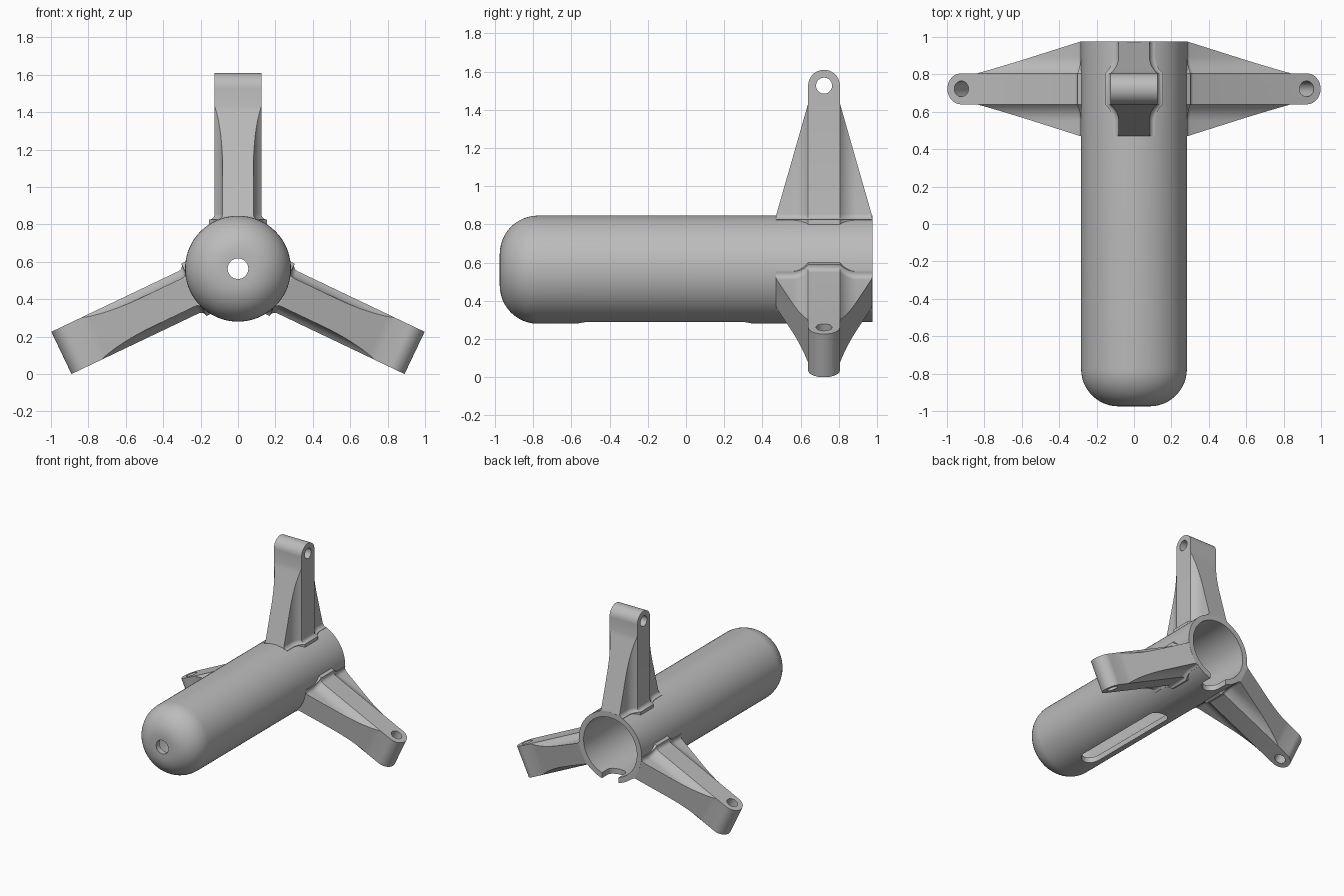
import bpy, bmesh
from math import sin, cos, pi, sqrt, radians
from mathutils import Matrix, Vector

cube = bpy.data.objects.get("Cube")
if cube:
    bpy.data.objects.remove(cube, do_unlink=True)

AXIS_Z = 0.563            # height of the tube axis
TUBE_R, BORE_R = 0.283, 0.24
BACK, FRONT = 0.975, -0.975
LEG_Y = 0.7225            # leg centre along the tube
LEG_LEN, FLANGE, PIN_T = 1.046, 0.083, 0.963

grey = bpy.data.materials.new("plain_grey")
grey.use_nodes = True
grey.diffuse_color = (0.5, 0.5, 0.5, 1)
grey.node_tree.nodes["Principled BSDF"].inputs["Base Color"].default_value = (0.5, 0.5, 0.5, 1)


def finish(name, bm):
    """Turn a bmesh into a grey object."""
    bmesh.ops.remove_doubles(bm, verts=bm.verts, dist=1e-5)
    bmesh.ops.recalc_face_normals(bm, faces=bm.faces)
    mesh = bpy.data.meshes.new(name)
    bm.to_mesh(mesh)
    bm.free()
    mesh.materials.append(grey)
    obj = bpy.data.objects.new(name, mesh)
    bpy.context.collection.objects.link(obj)
    return obj


def loft(name, rings):
    """Join equal rings of points into a capped solid."""
    bm = bmesh.new()
    loops = [[bm.verts.new(p) for p in ring] for ring in rings]
    n = len(loops[0])
    for a, b in zip(loops, loops[1:]):
        for i in range(n):
            j = (i + 1) % n
            bm.faces.new((a[i], a[j], b[j], b[i]))
    bm.faces.new(loops[0][::-1])
    bm.faces.new(loops[-1])
    return finish(name, bm)


def prism(name, points, direction):
    d = Vector(direction)
    return loft(name, [points, [Vector(p) + d for p in points]])


def arc(cx, cy, r, start, end, steps):
    return [(cx + r * cos(start + (end - start) * i / steps),
             cy + r * sin(start + (end - start) * i / steps)) for i in range(steps + 1)]


def boolean(obj, cutter, operation):
    cutter.hide_render = True
    mod = obj.modifiers.new(operation.lower(), 'BOOLEAN')
    mod.operation, mod.solver, mod.object = operation, 'EXACT', cutter
    bpy.context.view_layer.objects.active = obj
    bpy.ops.object.modifier_apply(modifier=mod.name)
    bpy.data.objects.remove(cutter, do_unlink=True)


def smooth(obj):
    bpy.ops.object.select_all(action='DESELECT')
    obj.select_set(True)
    bpy.context.view_layer.objects.active = obj
    bpy.ops.object.shade_smooth_by_angle(angle=radians(30))


# Hollow tube with rounded nose and small nose hole, as (radius, y) profile
hole, nose, wall = 0.055, 0.2, TUBE_R - BORE_R
flat = TUBE_R - nose
profile = [(hole, FRONT)] + arc(flat, FRONT + nose, nose, -pi / 2, 0, 12)
profile += [(TUBE_R, BACK), (BORE_R, BACK)]
profile += arc(flat, FRONT + nose, nose - wall, 0, -pi / 2, 12) + [(hole, FRONT + wall)]
bm = bmesh.new()
verts = [bm.verts.new((r, y, AXIS_Z)) for r, y in profile]
edges = [bm.edges.new((verts[i - 1], verts[i])) for i in range(len(verts))]
bmesh.ops.spin(bm, geom=verts + edges, cent=(0, 0, AXIS_Z), axis=(0, 1, 0),
               angle=2 * pi, steps=72)
tube = finish("tube_body", bm)

# Round-ended slot and rear notch along the underside
slot_r = 0.075
for name, y0, y1 in (("slot_cutter", -0.57, 0.35), ("notch_cutter", 0.83, 1.3)):
    outline = arc(0, y0 + slot_r, slot_r, pi, 2 * pi, 16) + arc(0, y1 - slot_r, slot_r, 0, pi, 16)
    boolean(tube, prism(name, [(x, y, 0.1) for x, y in outline], (0, 0, 0.36)), 'DIFFERENCE')
smooth(tube)


# Leg section: wide flange in the middle, concave fillets into a thinner web
def leg_section():
    half_w, web_w, run = 0.125, 0.083, 0.09
    drop = half_w - web_w
    r = (run * run + drop * drop) / (2 * drop)
    side = [(half_w, FLANGE)]
    for i in range(1, 9):
        u = run * (1 - i / 8)
        side.append((web_w + r - sqrt(r * r - u * u), FLANGE + run - u))
    side.append((web_w, 0.3))
    right = [(s, -y) for s, y in reversed(side)] + side
    return right + [(-s, y) for s, y in reversed(right)]


def make_leg(name, angle):
    # Section swept outwards, flaring where it meets the tube
    flare, foot = 0.03, 0.262
    levels = [(0.15, flare)]
    for i in range(7):
        a = pi / 2 * i / 6
        levels.append((foot + flare * (1 - cos(a)), flare * (1 - sin(a))))
    levels.append((1.2, 0))
    section = leg_section()
    leg = loft(name, [[(s + (f if s > 0 else -f), y, t) for s, y in section] for t, f in levels])

    # Tapered side outline with a rounded tip
    half = BACK - LEG_Y - 0.0005
    outline = [(-half, 0.2), (half, 0.2), (half, 0.28), (FLANGE, 0.87)]
    outline += arc(0, PIN_T, FLANGE, 0, pi, 20) + [(-FLANGE, 0.87), (-half, 0.28)]
    boolean(leg, prism("outline_cutter", [(-0.3, y, t) for y, t in outline], (0.6, 0, 0)), 'INTERSECT')

    # Pin hole at the tip, and clearance for the bore
    pin = arc(0, PIN_T, 0.042, 0, 2 * pi, 28)[:-1]
    boolean(leg, prism("pin_cutter", [(-0.3, y, t) for y, t in pin], (0.6, 0, 0)), 'DIFFERENCE')
    core = arc(0, 0, 0.262, 0, 2 * pi, 72)[:-1]
    boolean(leg, prism("core_cutter", [(x, -0.5, z) for x, z in core], (0, 1, 0)), 'DIFFERENCE')

    leg.data.transform(Matrix.Translation((0, LEG_Y, AXIS_Z)) @ Matrix.Rotation(angle, 4, 'Y'))
    smooth(leg)


splay = radians(115.5)
for leg_name, leg_angle in (("top_leg", 0), ("left_leg", splay), ("right_leg", -splay)):
    make_leg(leg_name, leg_angle)
